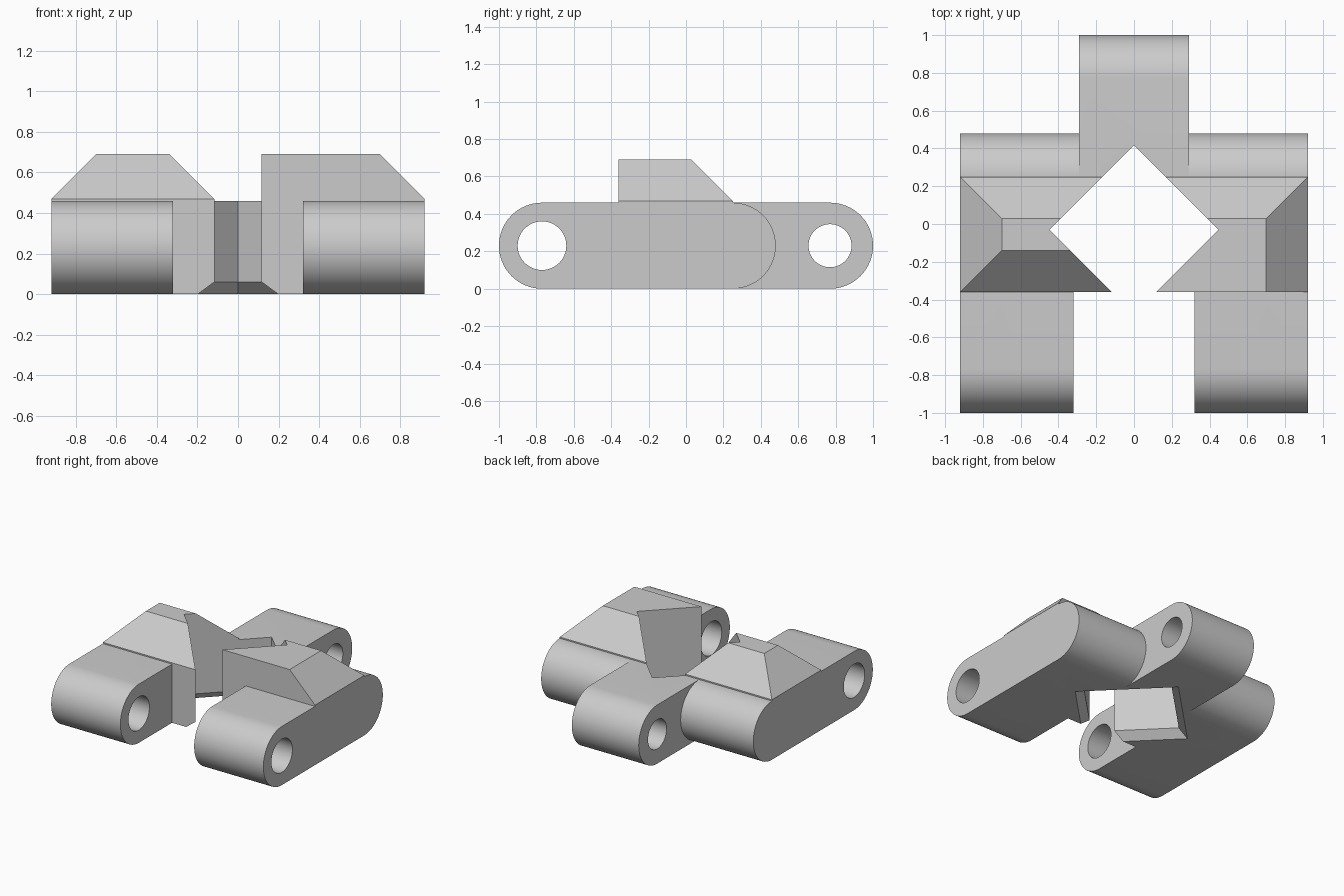
import bpy, bmesh
from math import pi, sin, cos

cube = bpy.data.objects.get("Cube")
if cube:
    bpy.data.objects.remove(cube, do_unlink=True)

R = 0.23                       # half the thickness of the link
STEPS = 32                     # segments per half circle

grey = bpy.data.materials.new("plain grey")
grey.use_nodes = True
GREY = (0.6, 0.6, 0.6, 1)
grey.diffuse_color = GREY
grey.node_tree.nodes["Principled BSDF"].inputs["Base Color"].default_value = GREY


def loft(name, loops):
    """Closed solid through a list of vertex loops of equal length."""
    bm = bmesh.new()
    rings = [[bm.verts.new(p) for p in loop] for loop in loops]
    for a, b in zip(rings, rings[1:]):
        for i in range(len(a)):
            j = (i + 1) % len(a)
            bm.faces.new((a[i], a[j], b[j], b[i]))
    bm.faces.new(rings[0])
    bm.faces.new(rings[-1])
    bmesh.ops.recalc_face_normals(bm, faces=bm.faces)
    mesh = bpy.data.meshes.new(name)
    bm.to_mesh(mesh)
    bm.free()
    mesh.materials.append(grey)
    obj = bpy.data.objects.new(name, mesh)
    bpy.context.collection.objects.link(obj)
    return obj


def along_x(name, x0, x1, profile):
    return loft(name, [[(x, y, z) for y, z in profile] for x in (x0, x1)])


def arc(y, r, start, count=STEPS):
    return [(y + r * cos(start + pi * i / STEPS), R + r * sin(start + pi * i / STEPS))
            for i in range(count + 1)]


def slab(front, back, round_front):
    """Side profile with a round back end and a round or square front end."""
    nose = arc(front + R, R, pi / 2) if round_front else [(front, 2 * R), (front, 0)]
    return arc(back - R, R, -pi / 2) + nose


def combine(obj, other, operation):
    mod = obj.modifiers.new(operation.lower(), 'BOOLEAN')
    mod.operation = operation
    mod.solver = 'EXACT'
    mod.object = other
    bpy.context.view_layer.objects.active = obj
    bpy.ops.object.modifier_apply(modifier=mod.name)


def remove(obj):
    bpy.data.objects.remove(obj, do_unlink=True)


# Link body: central web, rear lug and two side arms
body = along_x("link_body", -0.32, 0.32, slab(-0.36, 0.48, False))
pieces = [along_x("rear_lug", -0.29, 0.29, slab(-0.36, 1.0, False))]
for x0, x1 in ((-0.92, -0.32), (0.32, 0.92)):
    pieces.append(along_x("side_arm", x0, x1, slab(-1.0, 0.48, True)))
for piece in pieces:
    combine(body, piece, 'UNION')
    remove(piece)

# Pin holes through the arms and the lug
for y, r in ((-0.77, 0.13), (0.77, 0.115)):
    pin = along_x("pin_cutter", -1.2, 1.2, arc(y, r, 0, 2 * STEPS - 1))
    combine(body, pin, 'DIFFERENCE')
    remove(pin)


# Raised pads: short skirt, then sloped sides
def pad(name, side, front_slope):
    rise = 0.22

    def rect(z, inset):
        front = -0.36 + (inset if front_slope else 0)
        outer, back = side * (0.92 - inset), 0.25 - inset
        return [(0, front, z), (outer, front, z), (outer, back, z), (0, back, z)]
    return loft(name, [rect(0.46, 0), rect(0.47, 0), rect(0.47 + rise, rise)])


parts = [body, pad("right_pad", -1, True), pad("left_pad", 1, False)]


# Diamond opening, flared at the underside
def diamond(z, h):
    return [(h, -0.03, z), (0, -0.03 + h, z), (-h, -0.03, z), (0, -0.03 - h, z)]


opening = loft("opening_cutter", [diamond(-0.06, 0.61), diamond(0.06, 0.447), diamond(1, 0.447)])
for part in parts:
    combine(part, opening, 'DIFFERENCE')
remove(opening)

# Smooth round ends, sharp edges elsewhere
bpy.ops.object.select_all(action='DESELECT')
for part in parts:
    part.select_set(True)
bpy.context.view_layer.objects.active = body
bpy.ops.object.shade_smooth_by_angle(angle=pi / 6)
